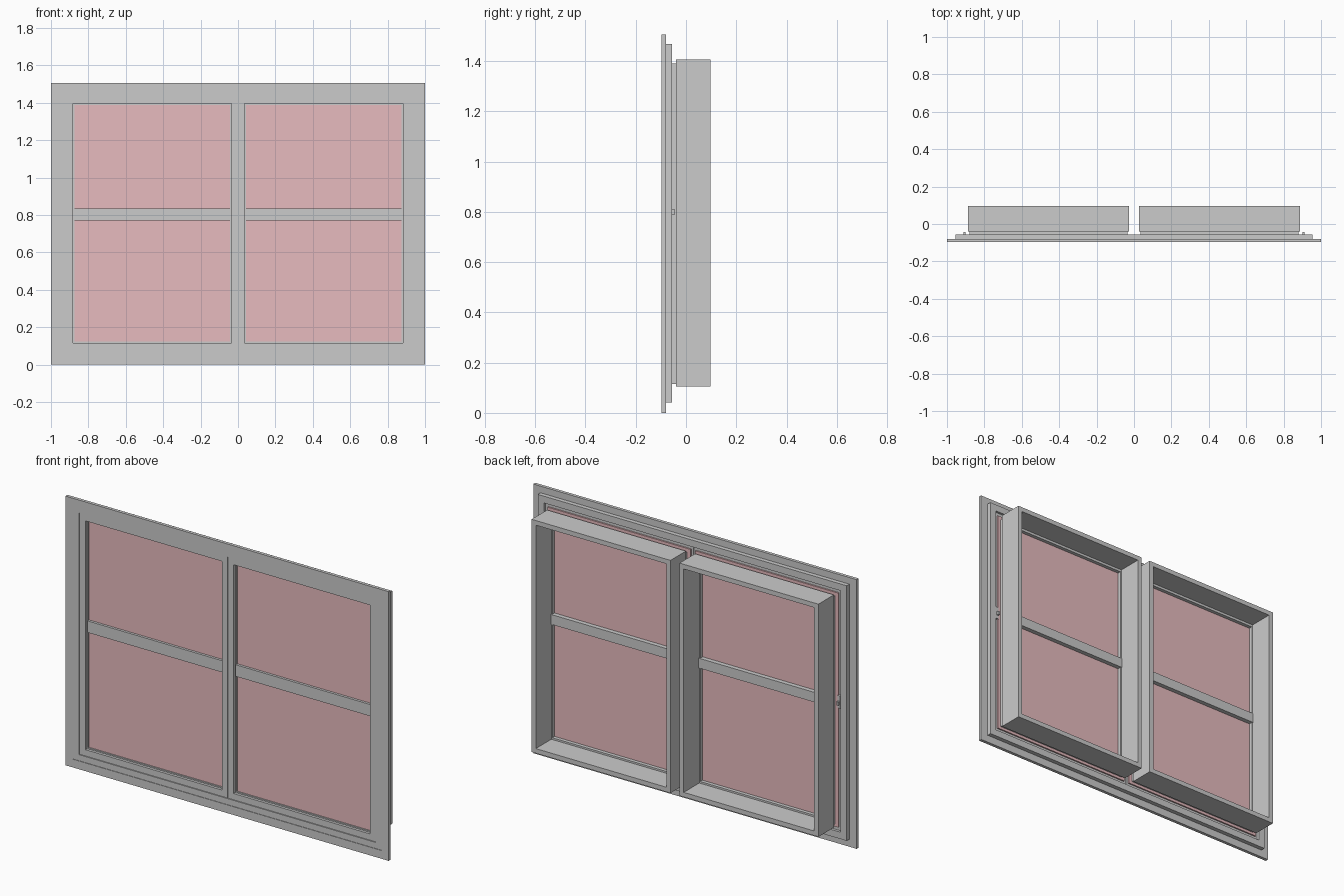
import bpy, bmesh

if "Cube" in bpy.data.objects:
    bpy.data.objects.remove(bpy.data.objects["Cube"])

pink = bpy.data.materials.new("pink_glass")
pink.diffuse_color = (0.80, 0.50, 0.52, 1)
pink.use_nodes = True
pink.node_tree.nodes["Principled BSDF"].inputs["Base Color"].default_value = pink.diffuse_color


def make(name, bm, mat=None):
    bmesh.ops.recalc_face_normals(bm, faces=bm.faces)
    me = bpy.data.meshes.new(name)
    bm.to_mesh(me)
    bm.free()
    ob = bpy.data.objects.new(name, me)
    bpy.context.collection.objects.link(ob)
    if mat:
        me.materials.append(mat)
    return ob


def box(name, x0, x1, y0, y1, z0, z1, mat=None):
    bm = bmesh.new()
    bmesh.ops.create_cube(bm, size=1)
    for v in bm.verts:
        v.co = ((x0 + x1) / 2 + v.co.x * (x1 - x0),
                (y0 + y1) / 2 + v.co.y * (y1 - y0),
                (z0 + z1) / 2 + v.co.z * (z1 - z0))
    return make(name, bm, mat)


def ring(name, x0, x1, z0, z1, y0, y1, wx, wz=None):
    """Rectangular frame: outer bounds, depth range and border widths."""
    wz = wz or wx
    bm = bmesh.new()
    loops = []
    for inset, y in ((0, y0), (0, y1), (1, y1), (1, y0)):
        a, b = inset * wx, inset * wz
        loops.append([bm.verts.new(p) for p in (
            (x0 + a, y, z0 + b), (x1 - a, y, z0 + b),
            (x1 - a, y, z1 - b), (x0 + a, y, z1 - b))])
    for i in range(4):
        p, q = loops[i], loops[(i + 1) % 4]
        for k in range(4):
            n = (k + 1) % 4
            bm.faces.new((p[k], p[n], q[n], q[k]))
    return make(name, bm)


def span(side, a, b):
    return sorted((side * a, side * b))


# stepped outer frame
ring("outer_trim", -1, 1, 0, 1.505, -0.097, -0.079, 0.046)
ring("frame_step", -0.955, 0.955, 0.042, 1.468, -0.094, -0.055, 0.038)

for side, label in ((-1, "left"), (1, "right")):
    # sash around each pane
    x0, x1 = span(side, 0.001, 0.916)
    ring(label + "_sash", x0, x1, 0.081, 1.43, -0.09, -0.068, 0.035)
    # glazing bead inside the sash
    x0, x1 = span(side, 0.036, 0.881)
    ring(label + "_bead", x0, x1, 0.116, 1.395, -0.075, -0.068, 0.007)
    # glass
    x0, x1 = span(side, 0.015, 0.9)
    box(label + "_glass", x0, x1, -0.068, -0.06, 0.1, 1.41, pink)
    # gasket between glass and liner
    x0, x1 = span(side, 0.036, 0.88)
    ring(label + "_gasket", x0, x1, 0.115, 1.39, -0.06, -0.04, 0.025)
    # deep box liner behind
    x0, x1 = span(side, 0.028, 0.887)
    ring(label + "_liner", x0, x1, 0.104, 1.405, -0.04, 0.097, 0.026)
    # meeting rail across the pane
    x0, x1 = span(side, 0.043, 0.874)
    box(label + "_rail", x0, x1, -0.082, -0.068, 0.77, 0.835)
    x0, x1 = span(side, 0.054, 0.861)
    box(label + "_rail_back", x0, x1, -0.06, -0.035, 0.775, 0.83)
    # small latch on the back of the outer stile
    x0, x1 = span(side, 0.897, 0.914)
    box(label + "_latch_plate", x0, x1, -0.068, -0.056, 0.77, 0.84)
    x0, x1 = span(side, 0.9, 0.911)
    box(label + "_latch_lever", x0, x1, -0.056, -0.043, 0.79, 0.81)
